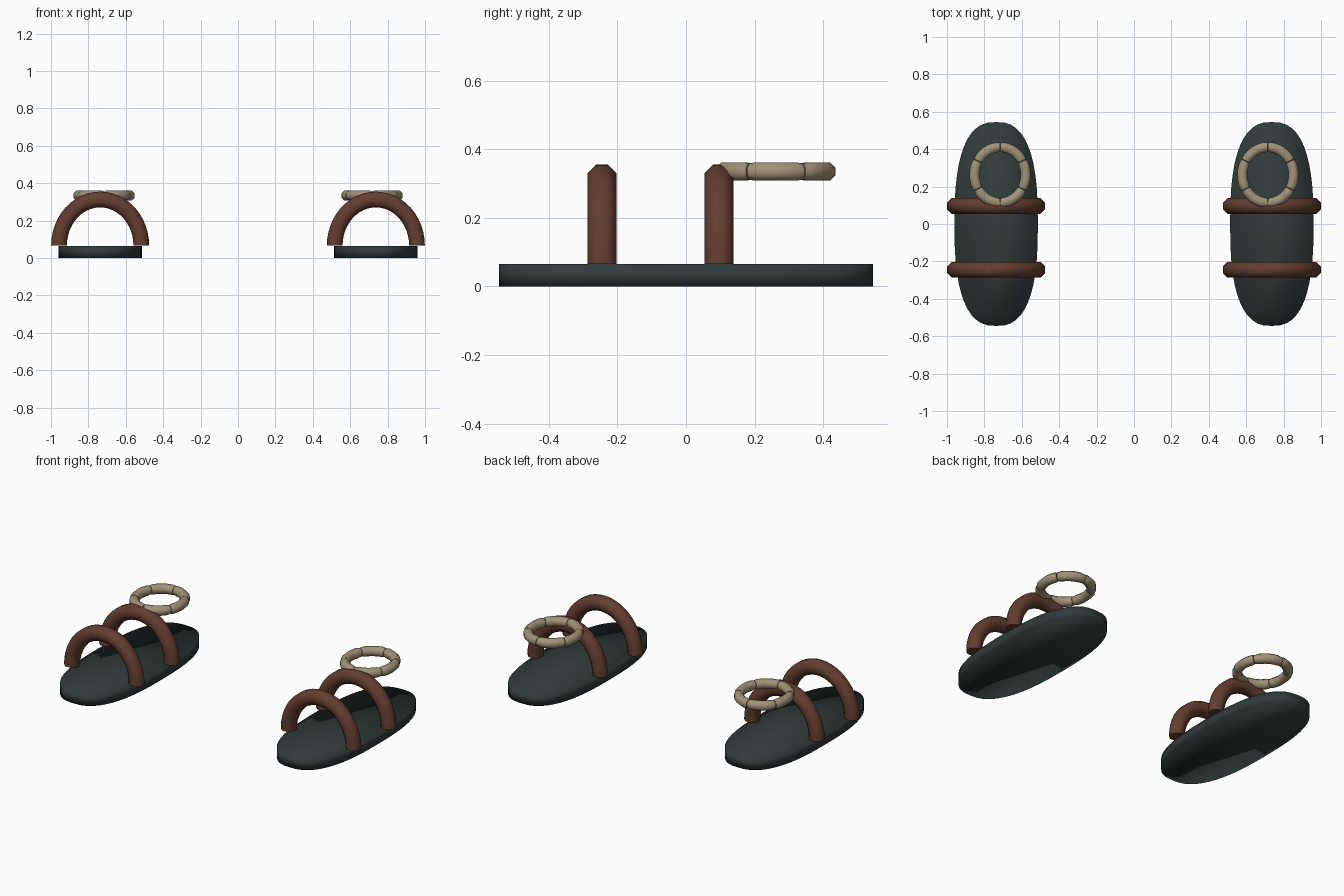
import bpy, bmesh, math
from mathutils import Vector

if "Cube" in bpy.data.objects:
    bpy.data.objects.remove(bpy.data.objects["Cube"])


def material(name, rgb):
    m = bpy.data.materials.new(name)
    m.diffuse_color = (*rgb, 1)
    m.use_nodes = True
    m.node_tree.nodes["Principled BSDF"].inputs["Base Color"].default_value = m.diffuse_color
    return m


RUBBER = material("dark rubber", (0.030, 0.043, 0.043))
LEATHER = material("brown leather", (0.125, 0.047, 0.029))
BONE = material("pale bone", (0.36, 0.29, 0.185))


def finish(bm, name, mat, sharp_angle=None):
    bmesh.ops.recalc_face_normals(bm, faces=bm.faces)
    for f in bm.faces:
        f.smooth = True
    if sharp_angle:
        for e in bm.edges:
            if e.is_manifold and e.calc_face_angle() > sharp_angle:
                e.smooth = False
    me = bpy.data.meshes.new(name)
    bm.to_mesh(me)
    bm.free()
    me.materials.append(mat)
    ob = bpy.data.objects.new(name, me)
    bpy.context.collection.objects.link(ob)
    return ob


def add_tube(bm, path, normals, binormal, radii):
    """Sweep an octagon (flat side outwards) along a planar path."""
    rings = []
    for p, n, r in zip(path, normals, radii):
        ring = []
        for k in range(8):
            a = math.pi / 8 + k * math.pi / 4
            ring.append(bm.verts.new(p + n * (r * math.cos(a)) + binormal * (r * math.sin(a))))
        rings.append(ring)
    for a, b in zip(rings, rings[1:]):
        for k in range(8):
            bm.faces.new((a[k], a[(k + 1) % 8], b[(k + 1) % 8], b[k]))
    bm.faces.new(rings[0])
    bm.faces.new(rings[-1])


def sole(name, cx):
    # rounded-oblong outline, extruded upwards
    bm = bmesh.new()
    n, power = 48, 2 / 2.6
    outline = []
    for i in range(n):
        a = 2 * math.pi * i / n
        c, s = math.cos(a), math.sin(a)
        x = math.copysign(abs(c) ** power, c) * 0.223
        y = math.copysign(abs(s) ** power, s) * 0.545
        outline.append(bm.verts.new((cx + x, y, 0)))
    base = bm.faces.new(outline)
    top = bmesh.ops.extrude_face_region(bm, geom=[base], use_keep_orig=True)
    verts = [v for v in top["geom"] if isinstance(v, bmesh.types.BMVert)]
    bmesh.ops.translate(bm, verts=verts, vec=(0, 0, 0.065))
    finish(bm, name, RUBBER)


def strap(name, cx, y):
    # half-hoop over the sole
    rx, rz, z0 = 0.220, 0.247, 0.066
    path, normals = [], []
    for i in range(25):
        a = math.pi * i / 24
        c, s = math.cos(a), math.sin(a)
        path.append(Vector((cx + rx * c, y, z0 + rz * s)))
        normals.append(Vector((c / rx, 0, s / rz)).normalized())
    bm = bmesh.new()
    add_tube(bm, path, normals, Vector((0, 1, 0)), [0.0455] * 25)
    finish(bm, name, LEATHER, math.radians(60))


def segmented_ring(name, cx, cy, cz):
    # six short curved links with pinched ends
    rx, ry = 0.137, 0.149
    bm = bmesh.new()
    for seg in range(6):
        path, normals, radii = [], [], []
        for i in range(9):
            t = i / 8
            a = math.radians(-30 + 60 * seg + 0.6 + 58.8 * t)
            c, s = math.cos(a), math.sin(a)
            path.append(Vector((cx + rx * c, cy + ry * s, cz)))
            normals.append(Vector((c / rx, s / ry, 0)).normalized())
            radii.append(0.0255 if i in (0, 8) else 0.029)
        add_tube(bm, path, normals, Vector((0, 0, 1)), radii)
    finish(bm, name, BONE, math.radians(60))


# the pair
for label, side in (("left", -1), ("right", 1)):
    cx = 0.737 * side
    sole(label + "_sole", cx)
    strap(label + "_heel_strap", cx, -0.245)
    strap(label + "_toe_strap", cx, 0.096)
    segmented_ring(label + "_ring", 0.716 * side, 0.262, 0.335)
